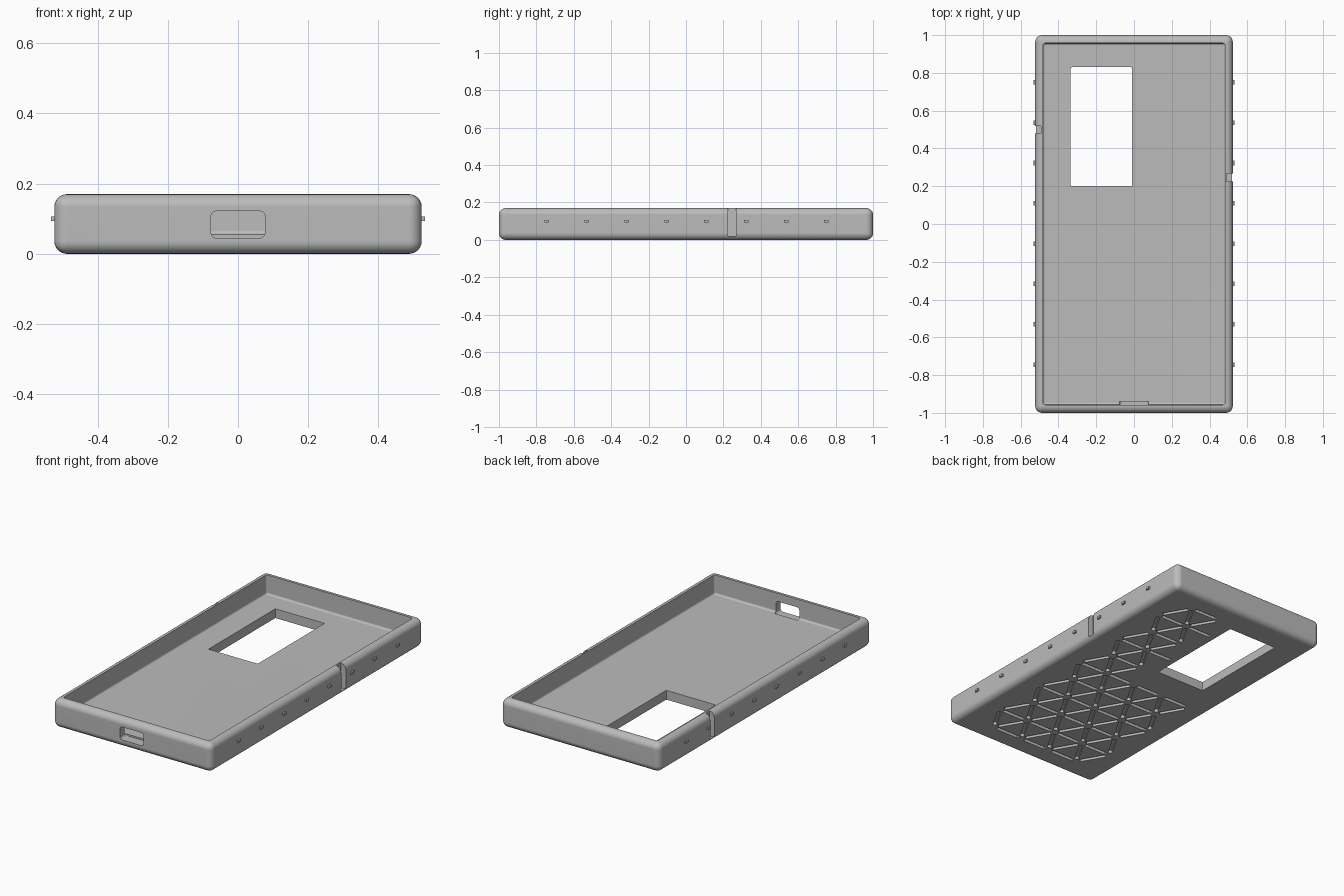
import bpy, bmesh
from math import sin, cos, pi, radians
from mathutils import Matrix, Vector

if "Cube" in bpy.data.objects:
    bpy.data.objects.remove(bpy.data.objects["Cube"], do_unlink=True)

grey = bpy.data.materials.new("plain grey")
grey.use_nodes = True
colour = (0.5, 0.5, 0.5, 1)
grey.diffuse_color = colour
grey.node_tree.nodes["Principled BSDF"].inputs["Base Color"].default_value = colour


def add_object(name, bm):
    bmesh.ops.recalc_face_normals(bm, faces=bm.faces[:])
    mesh = bpy.data.meshes.new(name)
    bm.to_mesh(mesh)
    bm.free()
    obj = bpy.data.objects.new(name, mesh)
    bpy.context.collection.objects.link(obj)
    mesh.materials.append(grey)
    return obj


def box(bm, low, high):
    low, high = Vector(low), Vector(high)
    scale = Matrix.Diagonal((*(high - low), 1))
    bmesh.ops.create_cube(bm, size=1, matrix=Matrix.Translation((low + high) / 2) @ scale)


def rounded_box(name, low, high, radius, segments, axes=(0, 1, 2)):
    """Box whose edges along the given axes are rounded."""
    bm = bmesh.new()
    box(bm, low, high)
    edges = [e for e in bm.edges
             if any(abs((e.verts[0].co - e.verts[1].co).normalized()[a]) > 0.9 for a in axes)]
    bmesh.ops.bevel(bm, geom=edges, offset=radius, segments=segments,
                    profile=0.5, affect='EDGES')
    return add_object(name, bm)


def cut(target, cutter):
    """Subtract the cutter with the first solver that gives a sound result."""
    cutter.hide_render = True
    mod = target.modifiers.new("cut", 'BOOLEAN')
    mod.operation = 'DIFFERENCE'
    mod.object = cutter
    before, result = len(target.data.vertices), None
    for solver in ('MANIFOLD', 'EXACT', 'FLOAT'):
        mod.solver = solver
        bpy.context.view_layer.update()
        deps = bpy.context.evaluated_depsgraph_get()
        mesh = bpy.data.meshes.new_from_object(target.evaluated_get(deps))
        ys = [v.co.y for v in mesh.vertices]
        if ys and len(ys) != before and max(ys) - min(ys) > 1.99:
            result = mesh
            break
    target.modifiers.remove(mod)
    if result:
        target.data = result
    bpy.data.objects.remove(cutter, do_unlink=True)


W, H, FLOOR = 0.523, 0.17, 0.055

# Tray body with rounded edges all round
case = rounded_box("case_body", (-W, -1, 0), (W, 1, H), 0.036, 6)

# Open cavity, softened at the floor and in the corners
cut(case, rounded_box("cavity", (-0.482, -0.957, FLOOR), (0.482, 0.957, 0.4), 0.012, 3))

# Camera window through the floor
cut(case, rounded_box("camera_window", (-0.335, 0.2, -0.1), (-0.01, 0.83, 0.1),
                      0.006, 2, axes=(2,)))

# Charging port through the front wall
cut(case, rounded_box("port", (-0.077, -1.1, 0.045), (0.077, -0.94, 0.122),
                      0.016, 4, axes=(1,)))

# Upright slots in the side walls
slots = bmesh.new()
box(slots, (0.49, 0.225, 0.02), (0.6, 0.268, 0.3))
box(slots, (-0.6, 0.48, 0.02), (-0.492, 0.518, 0.3))
cut(case, add_object("side_slots", slots))

# Three-way lattice of grip grooves under the floor
grooves = bmesh.new()
PITCH, LENGTH, WIDTH, DEPTH = 0.2, 0.15, 0.022, 0.018
ROW = PITCH * sin(pi / 3)
for row in range(-6, 7):
    for col in range(-4, 5):
        node = Vector(((col + 0.5 * (row % 2)) * PITCH, row * ROW, 0))
        for angle in (0, 60, 120):
            a = radians(angle)
            along = Vector((cos(a), sin(a), 0))
            c = node + along * PITCH / 2
            ex, ey = abs(along.x) * LENGTH / 2, abs(along.y) * LENGTH / 2
            inside = abs(c.x) + ex < 0.46 and abs(c.y) + ey < 0.93
            by_window = c.x - ex < 0.02 and c.y + ey > 0.15
            if inside and not by_window:
                place = (Matrix.Translation(c) @ Matrix.Rotation(a, 4, 'Z')
                         @ Matrix.Diagonal((LENGTH, WIDTH, DEPTH * 2, 1)))
                bmesh.ops.create_cube(grooves, size=1, matrix=place)
cut(case, add_object("grip_grooves", grooves))

# Smooth the rounded edges while the broad faces stay flat
bpy.ops.object.select_all(action='DESELECT')
case.select_set(True)
bpy.context.view_layer.objects.active = case
bpy.ops.object.shade_smooth_by_angle(angle=radians(35))
flatten = case.modifiers.new("flat broad faces", 'WEIGHTED_NORMAL')
flatten.keep_sharp = True

# Row of small nubs on each side
nubs = bmesh.new()
for side in (-1, 1):
    for i in range(8):
        y, x = 0.75 - i * 0.2135, side * W
        box(nubs, (x - 0.01, y - 0.012, 0.093), (x + 0.01, y + 0.012, 0.107))
add_object("side_nubs", nubs)
